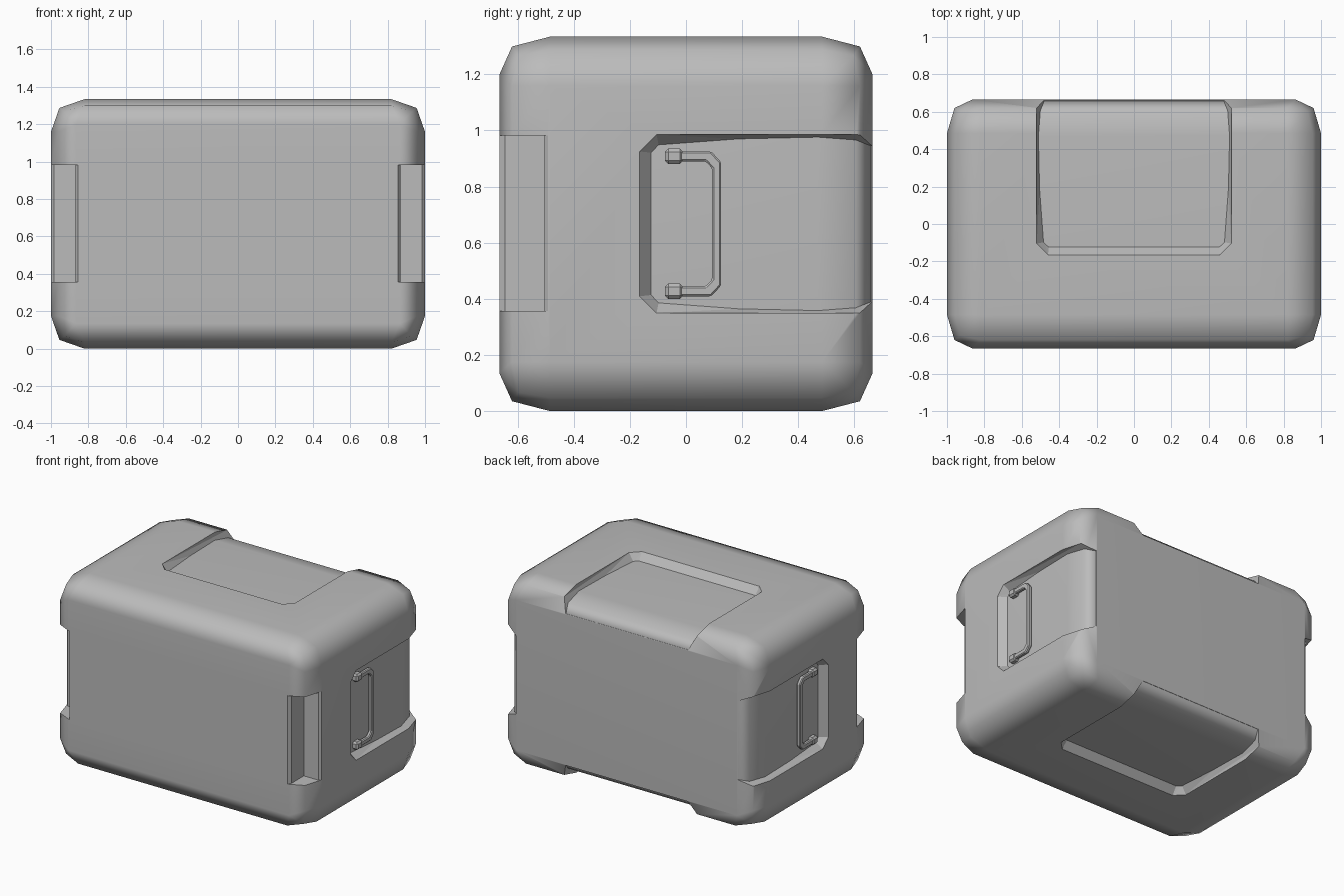
import bpy, bmesh, math
from itertools import product

if "Cube" in bpy.data.objects:
    bpy.data.objects.remove(bpy.data.objects["Cube"], do_unlink=True)

MID = 0.667  # half height of the crate

grey = bpy.data.materials.new("plain_grey")
grey.use_nodes = True
grey.diffuse_color = (0.5, 0.5, 0.5, 1)
grey.node_tree.nodes["Principled BSDF"].inputs["Base Color"].default_value = (0.5, 0.5, 0.5, 1)


def add_object(name, bm):
    bmesh.ops.recalc_face_normals(bm, faces=bm.faces)
    mesh = bpy.data.meshes.new(name)
    bm.to_mesh(mesh)
    bm.free()
    mesh.materials.append(grey)
    obj = bpy.data.objects.new(name, mesh)
    bpy.context.collection.objects.link(obj)
    return obj


def hull(name, points):
    """Convex solid around points given relative to the crate centre."""
    bm = bmesh.new()
    for x, y, z in points:
        bm.verts.new((x, y, z + MID))
    result = bmesh.ops.convex_hull(bm, input=bm.verts)
    loose = {v for v in result["geom_interior"] if isinstance(v, bmesh.types.BMVert)}
    bmesh.ops.delete(bm, geom=list(loose), context="VERTS")
    bmesh.ops.dissolve_limit(bm, angle_limit=0.01, verts=bm.verts, edges=bm.edges)
    return add_object(name, bm)


def prism(name, outline, to_3d, low, high):
    """Extrude a 2D outline; to_3d places (u, v, depth)."""
    bm = bmesh.new()
    loops = [[bm.verts.new(to_3d(u, v, d)) for u, v in outline] for d in (low, high)]
    bm.faces.new(loops[0])
    bm.faces.new(loops[1])
    n = len(outline)
    for i in range(n):
        j = (i + 1) % n
        bm.faces.new((loops[0][i], loops[0][j], loops[1][j], loops[1][i]))
    return add_object(name, bm)


def activate(obj):
    bpy.ops.object.select_all(action="DESELECT")
    obj.select_set(True)
    bpy.context.view_layer.objects.active = obj


def cut(obj, cutters):
    activate(obj)
    for c in cutters:
        mod = obj.modifiers.new("cut", "BOOLEAN")
        mod.operation = "DIFFERENCE"
        mod.solver = "EXACT"
        mod.object = c
        bpy.ops.object.modifier_apply(modifier=mod.name)


def rounded_box(name, corner):
    pts = [(x * i, y * j, z * k) for x, y, z in corner
           for i, j, k in product((-1, 1), repeat=3)]
    obj = hull(name, pts)
    activate(obj)
    bpy.ops.object.shade_smooth_by_angle(angle=math.radians(65))
    return obj


# Rounded shell, and a slightly smaller core that forms the recess floors
shell = rounded_box("crate_shell", [
    (1, .485, .492), (.865, .665, .532), (.82, .485, .667), (.955, .485, .62),
    (.96, .62, .492), (.82, .62, .632), (.93, .597, .6)])
core = rounded_box("recess_floor", [
    (.95, .47, .475), (.865, .663, .532), (.80, .47, .617), (.905, .47, .575),
    (.92, .605, .475), (.80, .605, .587), (.88, .58, .56)])


def recess_cutter(name, height, edge, wide, place):
    """Sloped-wall recess open to the back; local points are (normal, y, across)."""
    inner = wide - .04
    top = height + .1
    half = []
    for n in (height, top):
        half += [(n, -.165, wide - .06), (n, -.105, wide)]
    half += [(height - .037, .62, wide), (top, .9, wide)]
    floor = height - .055
    half += [(floor, -.12, inner - .025), (floor, -.097, inner),
             (floor, .46, inner), (edge + .004, .661, inner)]
    return hull(name, [place(n, y, t * s) for n, y, t in half for s in (-1, 1)])


# Recesses on the sides, top and bottom
recesses = []
for s in (-1, 1):
    recesses.append(recess_cutter("side_cutter", 1, .865, .318,
                                  lambda n, y, t: (n * s, y, t)))
    recesses.append(recess_cutter("cap_cutter", .667, .532, .52,
                                  lambda n, y, t: (t, y, n * s)))

# Tall notches in the two front corners, flared at their rims
notch = [(.845, -.68), (.87, -.645), (.87, -.505), (.985, -.505),
         (1.01, -.48), (1.1, -.48), (1.1, -.8), (.845, -.8)]
notches = [prism("notch_cutter", notch, lambda u, v, d: (u * s, v, d), .356, .982)
           for s in (-1, 1)]

cut(shell, recesses + notches)
cut(core, notches)
for c in recesses + notches:
    bpy.data.objects.remove(c, do_unlink=True)
for obj in (shell, core):
    mod = obj.modifiers.new("even_shading", "WEIGHTED_NORMAL")
    mod.keep_sharp = True

# Folding handles with their hinge blocks
arm = [(-.055, .258), (.09, .258), (.125, .22)]
arm_inside = [(.093, .198), (.07, .223), (-.055, .223)]
outline = (arm + [(u, -v) for u, v in reversed(arm)]
           + [(u, -v) for u, v in reversed(arm_inside)] + arm_inside)
for s, side in ((1, "left"), (-1, "right")):
    bar = prism(side + "_handle", outline,
                lambda u, v, d: (d * s, u, v + MID), .955, .982)
    bevel = bar.modifiers.new("soft_edges", "BEVEL")
    bevel.width = .006
    bevel.segments = 1
    for k, level in ((1, "upper"), (-1, "lower")):
        block = hull(f"{side}_{level}_hinge",
                     [(s * x, y, k * z) for x, y, z in
                      product((.94, .988), (-.075, -.01), (.213, .268))])
        bevel = block.modifiers.new("soft_edges", "BEVEL")
        bevel.width = .012
        bevel.segments = 1
